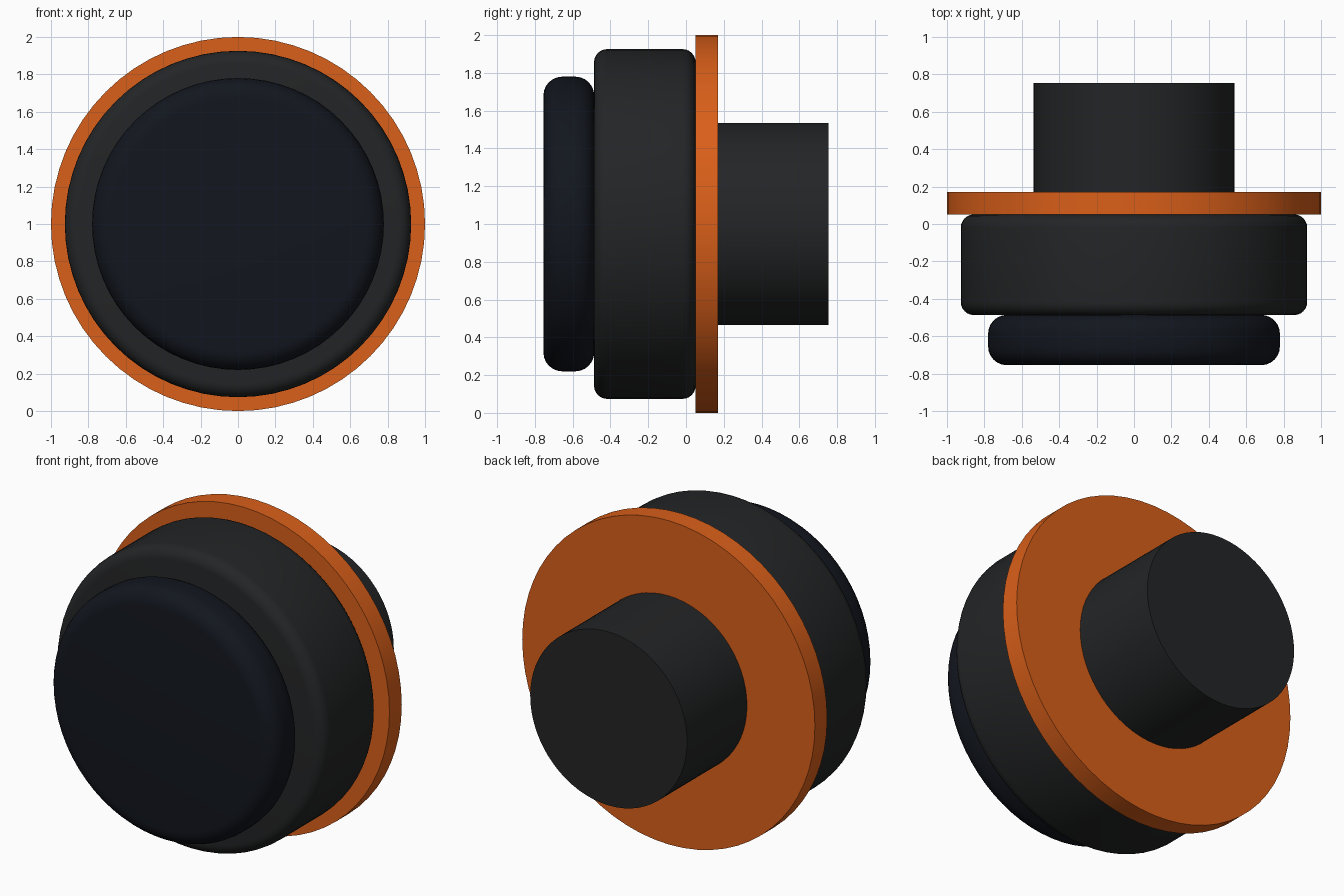
import bpy
import math

if "Cube" in bpy.data.objects:
    bpy.data.objects.remove(bpy.data.objects["Cube"])


def material(name, rgb):
    m = bpy.data.materials.new(name)
    m.diffuse_color = (*rgb, 1)
    m.use_nodes = True
    m.node_tree.nodes["Principled BSDF"].inputs["Base Color"].default_value = m.diffuse_color
    return m


def disc(name, radius, y0, y1, mat, bevel=0.0, sides=64):
    """Cylinder along y from y0 to y1, centred on z = 1, with optional rounded rims."""
    bpy.ops.mesh.primitive_cylinder_add(
        vertices=sides, radius=radius, depth=y1 - y0,
        location=(0, (y0 + y1) / 2, 1), rotation=(math.pi / 2, 0, 0))
    ob = bpy.context.object
    ob.name = name
    ob.data.materials.append(mat)
    bpy.ops.object.transform_apply(location=False, rotation=True, scale=True)
    if bevel:
        mod = ob.modifiers.new("rounded_rim", 'BEVEL')
        mod.width = bevel
        mod.segments = 6
        mod.limit_method = 'ANGLE'
        mod.angle_limit = math.radians(40)
        bpy.ops.object.modifier_apply(modifier=mod.name)
    bpy.ops.object.shade_smooth_by_angle(angle=math.radians(30))
    return ob


black = material("black_rubber", (0.017, 0.018, 0.019))
navy = material("dark_navy", (0.006, 0.008, 0.013))
orange = material("orange", (0.70, 0.115, 0.01))

# Front cap, rounded body, thin flange ring and rear stem
disc("front_cap", 0.78, -0.755, -0.486, navy, bevel=0.10)
disc("main_body", 0.926, -0.487, 0.051, black, bevel=0.07)
disc("flange", 1.0, 0.05, 0.17, orange)
disc("rear_stem", 0.536, 0.165, 0.755, black)
